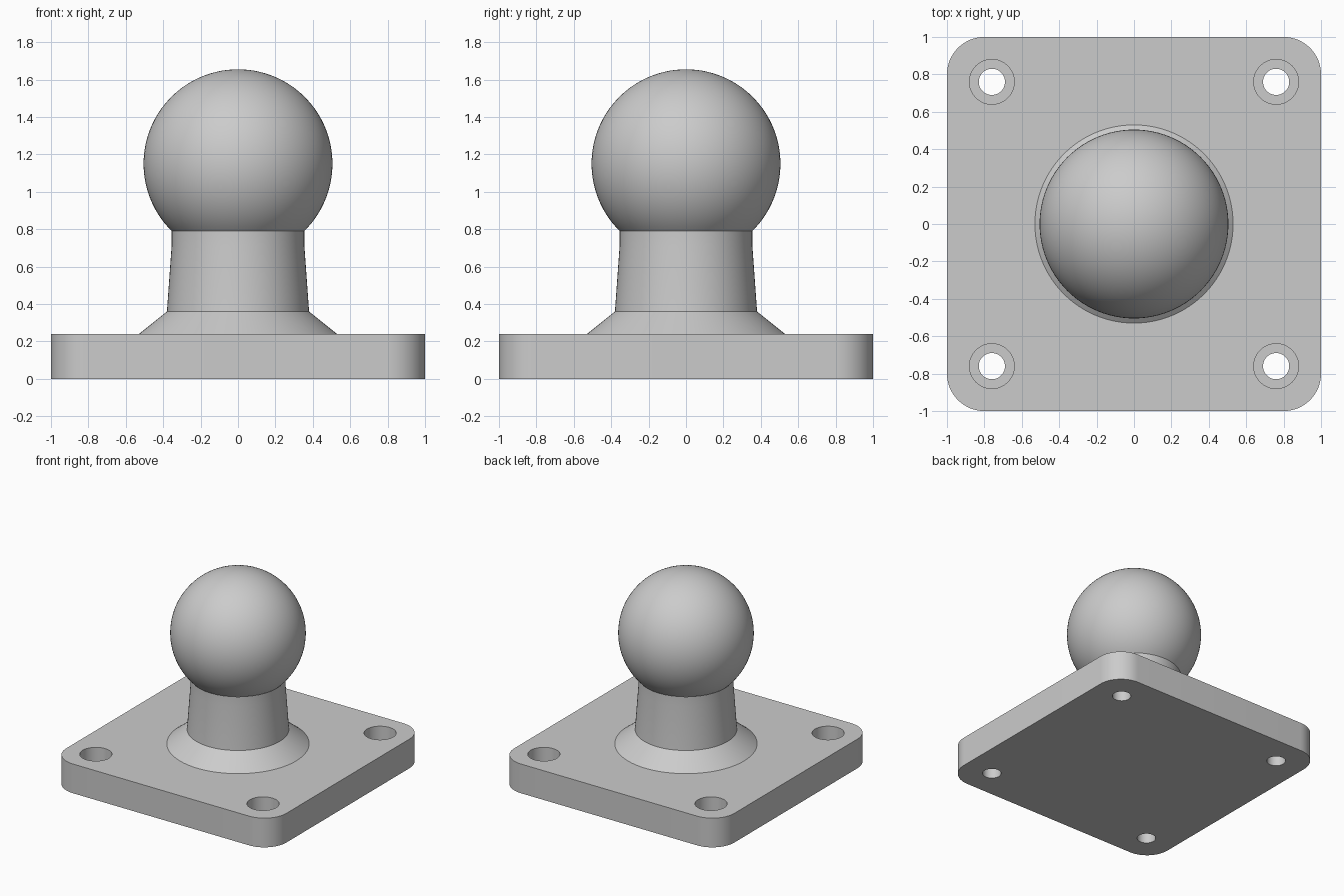
import bpy
import bmesh
from math import sin, cos, pi, radians, asin
from mathutils import Matrix, Vector

default = bpy.data.objects.get("Cube")
if default:
    bpy.data.objects.remove(default, do_unlink=True)

grey = bpy.data.materials.new("plain grey")
grey.use_nodes = True
COLOUR = (0.6, 0.6, 0.6, 1)
grey.diffuse_color = COLOUR
grey.node_tree.nodes["Principled BSDF"].inputs["Base Color"].default_value = COLOUR


def make_object(name, bm):
    bmesh.ops.recalc_face_normals(bm, faces=bm.faces[:])
    mesh = bpy.data.meshes.new(name)
    bm.to_mesh(mesh)
    bm.free()
    mesh.materials.append(grey)
    obj = bpy.data.objects.new(name, mesh)
    bpy.context.collection.objects.link(obj)
    return obj


def lathe(bm, profile, steps, centre=(0, 0, 0)):
    """Spin (radius, height) points around a vertical axis."""
    verts = [bm.verts.new((r, 0, z)) for r, z in profile]
    edges = [bm.edges.new(pair) for pair in zip(verts, verts[1:])]
    made = bmesh.ops.spin(bm, geom=verts + edges, cent=(0, 0, 0), axis=(0, 0, 1),
                          angle=2 * pi, steps=steps, use_merge=True)
    bmesh.ops.remove_doubles(bm, verts=bm.verts[:], dist=1e-5)
    bmesh.ops.translate(bm, verts=bm.verts[:], vec=Vector(centre))


def smooth(obj, angle):
    bpy.ops.object.select_all(action="DESELECT")
    obj.select_set(True)
    bpy.context.view_layer.objects.active = obj
    bpy.ops.object.shade_smooth_by_angle(angle=radians(angle))


# Base plate with rounded corners
PLATE = 0.24
bm = bmesh.new()
bmesh.ops.create_cube(bm, size=1, matrix=Matrix.Translation((0, 0, PLATE / 2))
                      @ Matrix.Diagonal((2, 2, PLATE, 1)))
uprights = [e for e in bm.edges if abs(e.verts[0].co.z - e.verts[1].co.z) > 0.1]
bmesh.ops.bevel(bm, geom=uprights, offset=0.2, segments=16, profile=0.5, affect="EDGES")
plate = make_object("base_plate", bm)

# Counterbored screw holes, one per corner
BORE = [(0, -0.1), (0.07, -0.1), (0.07, 0.12), (0.12, 0.12), (0.12, 0.4), (0, 0.4)]
for x in (-0.76, 0.76):
    for y in (-0.76, 0.76):
        bm = bmesh.new()
        lathe(bm, BORE, 48, (x, y, 0))
        cutter = make_object("hole_cutter", bm)
        cutter.hide_render = True
        cut = plate.modifiers.new("screw_hole", "BOOLEAN")
        cut.object = cutter
        cut.solver = "EXACT"
        bpy.ops.object.select_all(action="DESELECT")
        bpy.context.view_layer.objects.active = plate
        bpy.ops.object.modifier_apply(modifier=cut.name)
        bpy.data.objects.remove(cutter, do_unlink=True)
smooth(plate, 30)

# Flared collar and tapered neck
NECK = 0.355
SEAT = 0.79
bm = bmesh.new()
lathe(bm, [(0.53, PLATE), (0.38, 0.36), (NECK, 0.71), (NECK, SEAT)], 96)
smooth(make_object("flared_neck", bm), 25)

# Ball, trimmed where it meets the neck
RADIUS = 0.505
CENTRE = 1.15
RINGS = 40
start = -asin((CENTRE - SEAT) / RADIUS)
angles = [start + (pi / 2 - start) * i / RINGS for i in range(RINGS)]
arc = [(RADIUS * cos(a), CENTRE + RADIUS * sin(a)) for a in angles]
bm = bmesh.new()
lathe(bm, arc + [(0, CENTRE + RADIUS)], 96)
smooth(make_object("ball", bm), 30)
